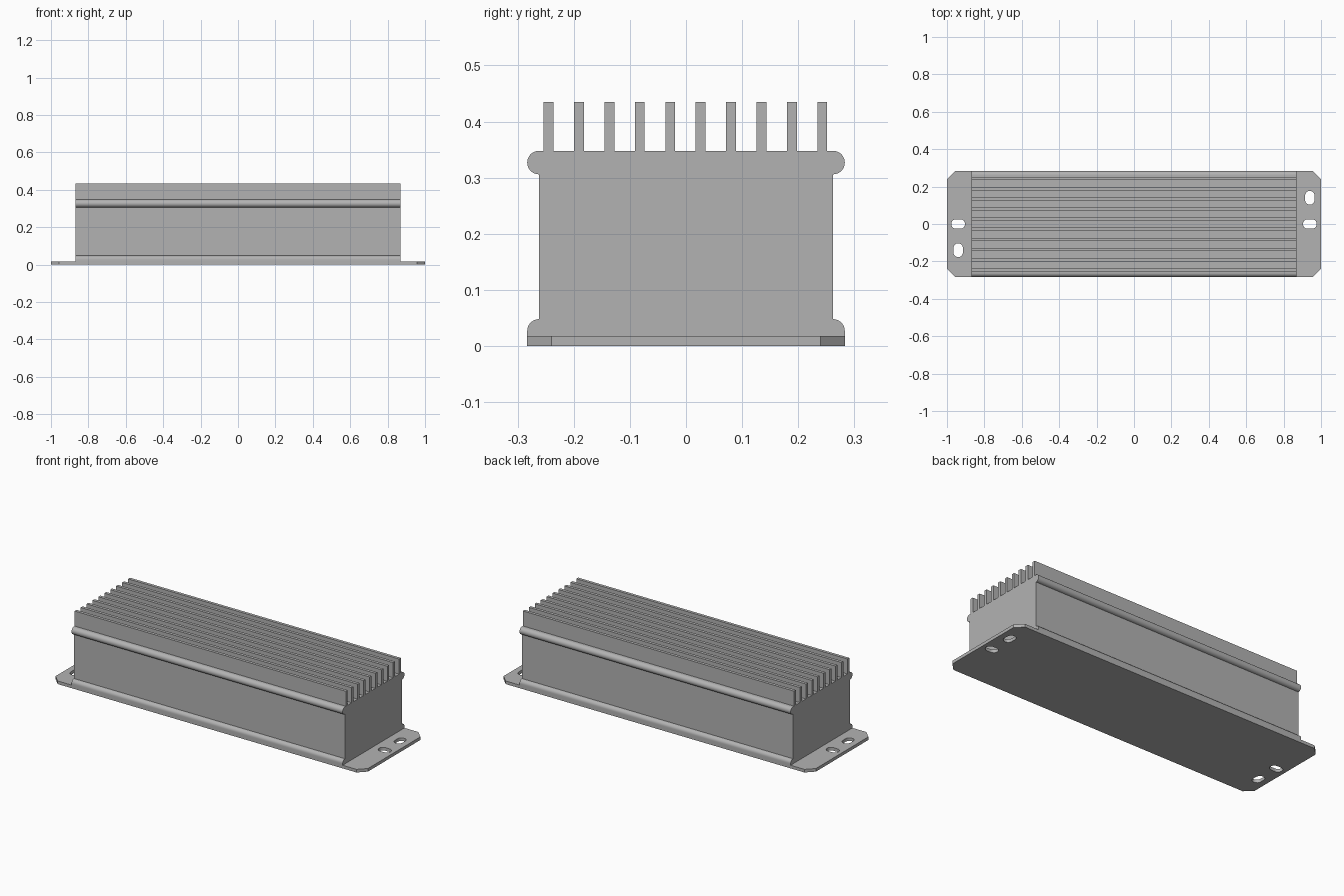
import bpy, bmesh
from math import sin, cos, pi, radians
from mathutils import Matrix

cube = bpy.data.objects.get("Cube")
if cube:
    bpy.data.objects.remove(cube, do_unlink=True)

# Main dimensions
BODY_X, SIDE_Y, EDGE_Y = 0.868, 0.262, 0.283
PLATE_Z, DECK_Z, FIN_Z = 0.018, 0.348, 0.435
BEAD_R = EDGE_Y - SIDE_Y
FIN_COUNT, FIN_STEP, FIN_W = 10, 0.0542, 0.0175

metal = bpy.data.materials.new("aluminium grey")
metal.use_nodes = True
grey = (0.45, 0.45, 0.45, 1)
metal.diffuse_color = grey
metal.node_tree.nodes["Principled BSDF"].inputs["Base Color"].default_value = grey


def arc(cx, cy, r, start, end, steps):
    angles = [radians(start + (end - start) * i / steps) for i in range(steps + 1)]
    return [(cx + r * cos(a), cy + r * sin(a)) for a in angles]


def prism(name, outline, depth, matrix):
    """Extrude a flat outline along its local z, then place it."""
    bm = bmesh.new()
    face = bm.faces.new([bm.verts.new((u, v, 0)) for u, v in outline])
    out = bmesh.ops.extrude_face_region(bm, geom=[face])
    moved = [g for g in out["geom"] if isinstance(g, bmesh.types.BMVert)]
    bmesh.ops.translate(bm, vec=(0, 0, depth), verts=moved)
    bm.transform(matrix)
    bmesh.ops.recalc_face_normals(bm, faces=bm.faces)
    mesh = bpy.data.meshes.new(name)
    bm.to_mesh(mesh)
    bm.free()
    mesh.materials.append(metal)
    obj = bpy.data.objects.new(name, mesh)
    bpy.context.collection.objects.link(obj)
    return obj


def smooth(obj):
    bpy.ops.object.select_all(action="DESELECT")
    obj.select_set(True)
    bpy.context.view_layer.objects.active = obj
    bpy.ops.object.shade_smooth_by_angle(angle=radians(30))


# Finned housing: side profile with foot flare and rounded bead, run along x
side = [(EDGE_Y, PLATE_Z)]
side += arc(SIDE_Y, 0.027, BEAD_R, 0, 90, 8)
side += arc(SIDE_Y, DECK_Z - BEAD_R, BEAD_R, -90, 90, 16)
fins = []
for i in reversed(range(FIN_COUNT)):
    y = (i - (FIN_COUNT - 1) / 2) * FIN_STEP - 0.001
    a, b = y + FIN_W / 2, y - FIN_W / 2
    fins += [(a, DECK_Z), (a, FIN_Z), (b, FIN_Z), (b, DECK_Z)]
profile = side + fins + [(-y, z) for y, z in reversed(side)]
along_x = Matrix(((0, 0, 1, -BODY_X), (1, 0, 0, 0), (0, 1, 0, 0), (0, 0, 0, 1)))
smooth(prism("finned_housing", profile, 2 * BODY_X, along_x))

# Mounting plate with clipped corners
C = 0.043
corner = [(1, EDGE_Y - C), (1 - C, EDGE_Y)]
right = [(x, -y) for x, y in reversed(corner)] + corner
plate = prism("mounting_plate", right + [(-x, -y) for x, y in right],
              PLATE_Z, Matrix.Identity(4))

# Rounded slots through both plate ends
R, HALF = 0.025, 0.012
slot = arc(HALF, 0, R, -90, 90, 12) + arc(-HALF, 0, R, 90, 270, 12)
cutters = []
for x in (-0.94, 0.94):
    for y, turn in ((-0.14, pi / 2), (0, 0), (0.14, pi / 2)):
        place = Matrix.Translation((x, y, -0.02)) @ Matrix.Rotation(turn, 4, "Z")
        cutter = prism("slot_cutter", slot, 0.06, place)
        cutter.hide_render = True
        cutters.append(cutter)
        mod = plate.modifiers.new("slot", "BOOLEAN")
        mod.operation, mod.solver, mod.object = "DIFFERENCE", "EXACT", cutter

# Bake the slots and discard the cutters
bpy.context.view_layer.objects.active = plate
for mod in list(plate.modifiers):
    bpy.ops.object.modifier_apply(modifier=mod.name)
for cutter in cutters:
    bpy.data.objects.remove(cutter, do_unlink=True)
smooth(plate)
